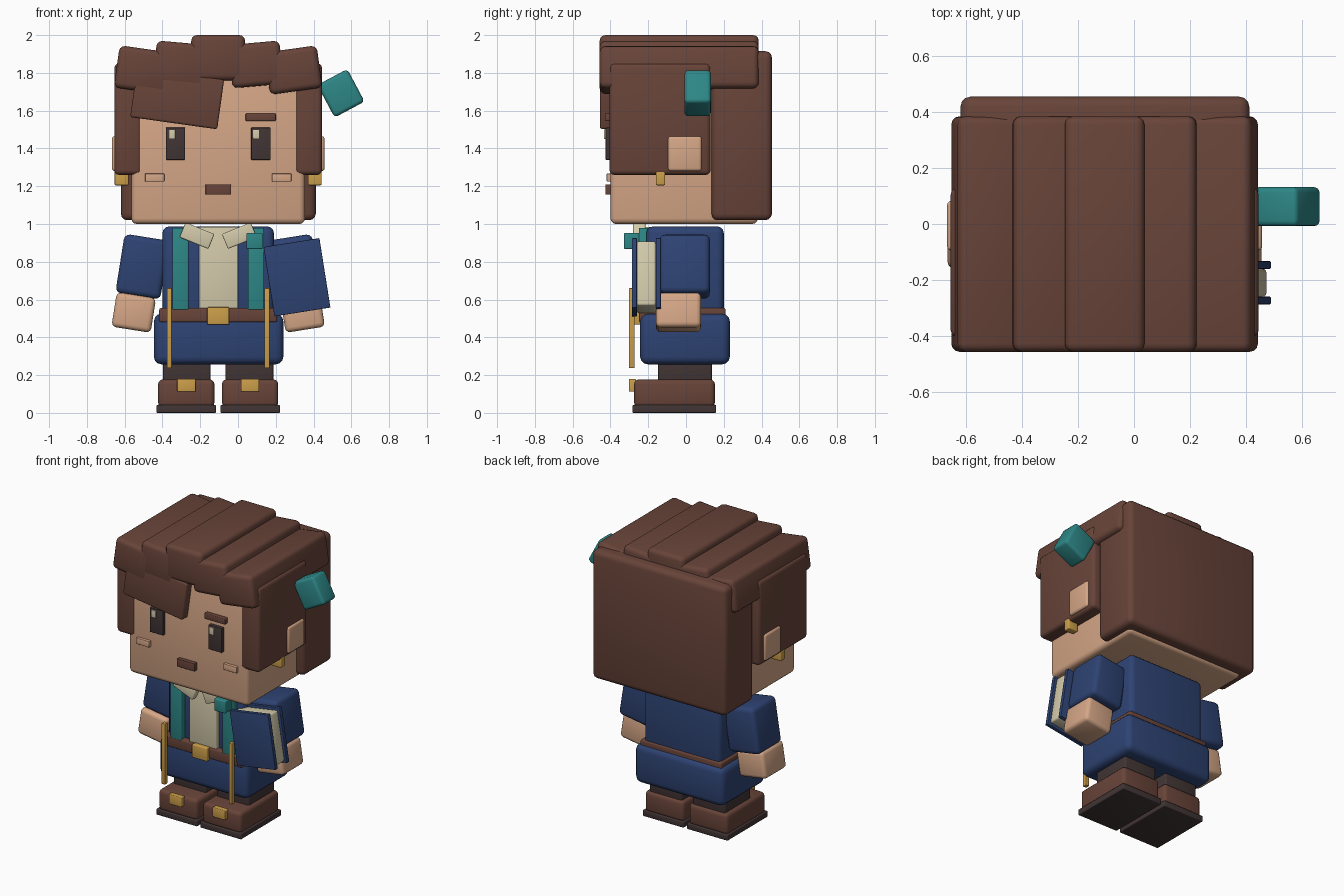
import bpy, bmesh, math
from mathutils import Matrix

if "Cube" in bpy.data.objects:
    bpy.data.objects.remove(bpy.data.objects["Cube"])

CX = -0.105  # the figure's own symmetry plane


def lin(c):
    c /= 255
    return c / 12.92 if c <= 0.04045 else ((c + 0.055) / 1.055) ** 2.4


def material(name, r, g, b):
    m = bpy.data.materials.new(name)
    m.diffuse_color = (lin(r), lin(g), lin(b), 1)
    m.use_nodes = True
    m.node_tree.nodes["Principled BSDF"].inputs["Base Color"].default_value = m.diffuse_color
    return m


BROWN = material("brown", 104, 68, 57)
SKIN = material("skin", 214, 167, 135)
NAVY = material("navy", 46, 67, 115)
TEAL = material("teal", 46, 135, 135)
GOLD = material("gold", 204, 159, 74)
CREAM = material("cream", 212, 203, 171)
DARK = material("dark_brown", 66, 53, 53)


def box(name, mat, x, y, z, bevel=0.0, tilt=0.0, segs=3):
    """Rounded box from (min, max) spans, tilted in the front plane (degrees, counter-clockwise)."""
    spans = (x, y, z)
    size = [s[1] - s[0] for s in spans]
    bm = bmesh.new()
    bmesh.ops.create_cube(bm, size=1, matrix=Matrix.Diagonal((*size, 1)))
    if bevel:
        bmesh.ops.bevel(bm, geom=bm.edges[:], offset=bevel, segments=segs,
                        profile=0.5, affect='EDGES', clamp_overlap=True)
    bmesh.ops.recalc_face_normals(bm, faces=bm.faces[:])
    for f in bm.faces:
        f.smooth = bevel > 0
    me = bpy.data.meshes.new(name)
    bm.to_mesh(me)
    bm.free()
    me.set_sharp_from_angle(angle=math.radians(40))
    me.materials.append(mat)
    ob = bpy.data.objects.new(name, me)
    ob.location = [(s[0] + s[1]) / 2 for s in spans]
    ob.rotation_euler.y = -math.radians(tilt)
    bpy.context.collection.objects.link(ob)
    return ob


def centred(name, mat, cx, cz, w, h, y, bevel, tilt=0.0):
    return box(name, mat, (cx - w / 2, cx + w / 2), y, (cz - h / 2, cz + h / 2), bevel, tilt)


def pair(name, mat, x, y, z, bevel=0.0, tilt=0.0):
    """Same box on both sides; x is measured outward from the symmetry plane."""
    box(name + "_right", mat, (CX + x[0], CX + x[1]), y, z, bevel, tilt)
    box(name + "_left", mat, (CX - x[1], CX - x[0]), y, z, bevel, -tilt)


# Head and face
box("head", SKIN, (-0.565, 0.355), (-0.40, 0.38), (1.0, 1.82), 0.03)
pair("eye", DARK, (0.175, 0.277), (-0.425, -0.39), (1.34, 1.51), 0.003)
for i, x in enumerate((-0.367, 0.08)):
    box(f"eye_highlight_{i}", CREAM, (x, x + 0.035), (-0.435, -0.42), (1.45, 1.50), 0.002)
pair("eyebrow", BROWN, (0.145, 0.305), (-0.43, -0.39), (1.545, 1.585), 0.005)
pair("cheek", SKIN, (0.285, 0.387), (-0.42, -0.39), (1.225, 1.267), 0.003)
box("mouth", BROWN, (-0.172, -0.036), (-0.427, -0.39), (1.155, 1.21), 0.004)
pair("ear", SKIN, (0.49, 0.563), (-0.095, 0.083), (1.28, 1.465), 0.015)
pair("earring", GOLD, (0.475, 0.548), (-0.16, -0.11), (1.205, 1.28), 0.006)

# Hair: back block, side locks, five top slabs and the swept fringe
box("hair_back", BROWN, (-0.62, 0.412), (0.135, 0.455), (1.02, 1.915), 0.035)
pair("hair_side", BROWN, (0.405, 0.55), (-0.405, 0.13), (1.26, 1.85), 0.025)
TOP_Y = (-0.457, 0.385)
centred("hair_top_middle", BROWN, CX, 1.88, 0.285, 0.24, TOP_Y, 0.03)
for side, s in (("right", 1), ("left", -1)):
    centred(f"hair_top_inner_{side}", BROWN, CX + s * 0.2, 1.845, 0.27, 0.23, TOP_Y, 0.03, s * 5)
    centred(f"hair_top_outer_{side}", BROWN, CX + s * 0.398, 1.815, 0.28, 0.225, TOP_Y, 0.03, s * 8)
centred("hair_fringe", BROWN, -0.322, 1.665, 0.465, 0.265, (-0.456, -0.36), 0.012, -8)
centred("hair_ornament", TEAL, 0.545, 1.692, 0.18, 0.195, (-0.008, 0.132), 0.02, 28)

# Body and clothes
box("torso", NAVY, (-0.40, 0.19), (-0.21, 0.20), (0.45, 0.987), 0.035)
box("hips", NAVY, (-0.445, 0.24), (-0.243, 0.232), (0.257, 0.525), 0.04)
box("belt", BROWN, (-0.417, 0.207), (-0.25, 0.21), (0.48, 0.555), 0.01)
box("belt_buckle", GOLD, (-0.163, -0.047), (-0.275, -0.24), (0.467, 0.56), 0.006)
box("shirt", CREAM, (-0.207, 0.0), (-0.24, -0.19), (0.545, 0.985), 0.006)
pair("strap", TEAL, (0.157, 0.243), (-0.25, -0.19), (0.545, 0.98), 0.006)
for side, s in (("right", 1), ("left", -1)):
    centred(f"collar_{side}", CREAM, CX + s * 0.112, 0.938, 0.165, 0.085,
            (-0.28, -0.215), 0.008, s * 22)
box("scarf_knot", TEAL, (0.045, 0.13), (-0.328, -0.24), (0.868, 0.953), 0.006)
pair("hanging_rod", GOLD, (0.245, 0.272), (-0.303, -0.272), (0.237, 0.66), 0.004)

# Arms and hands
for side, s in (("right", 1), ("left", -1)):
    centred(f"arm_{side}", NAVY, CX + s * 0.401, 0.774, 0.24, 0.315, (-0.14, 0.127), 0.03, s * 9)
    centred(f"hand_{side}", SKIN, CX + s * 0.447, 0.532, 0.21, 0.185, (-0.16, 0.08), 0.025, s * 9)

# Book held in front of the arm
centred("book_front_cover", NAVY, 0.312, 0.718, 0.30, 0.372, (-0.287, -0.26), 0.003, 9)
centred("book_pages", CREAM, 0.312, 0.718, 0.275, 0.345, (-0.26, -0.16), 0.012, 9)
centred("book_back_cover", NAVY, 0.312, 0.718, 0.30, 0.372, (-0.16, -0.133), 0.003, 9)

# Legs and boots
pair("leg", DARK, (0.04, 0.292), (-0.147, 0.137), (0.15, 0.32), 0.012)
pair("boot", BROWN, (0.02, 0.318), (-0.275, 0.153), (0.03, 0.177), 0.025)
pair("sole", DARK, (0.012, 0.327), (-0.283, 0.16), (0.0, 0.042), 0.006)
pair("boot_buckle", GOLD, (0.12, 0.217), (-0.303, -0.265), (0.112, 0.18), 0.005)
